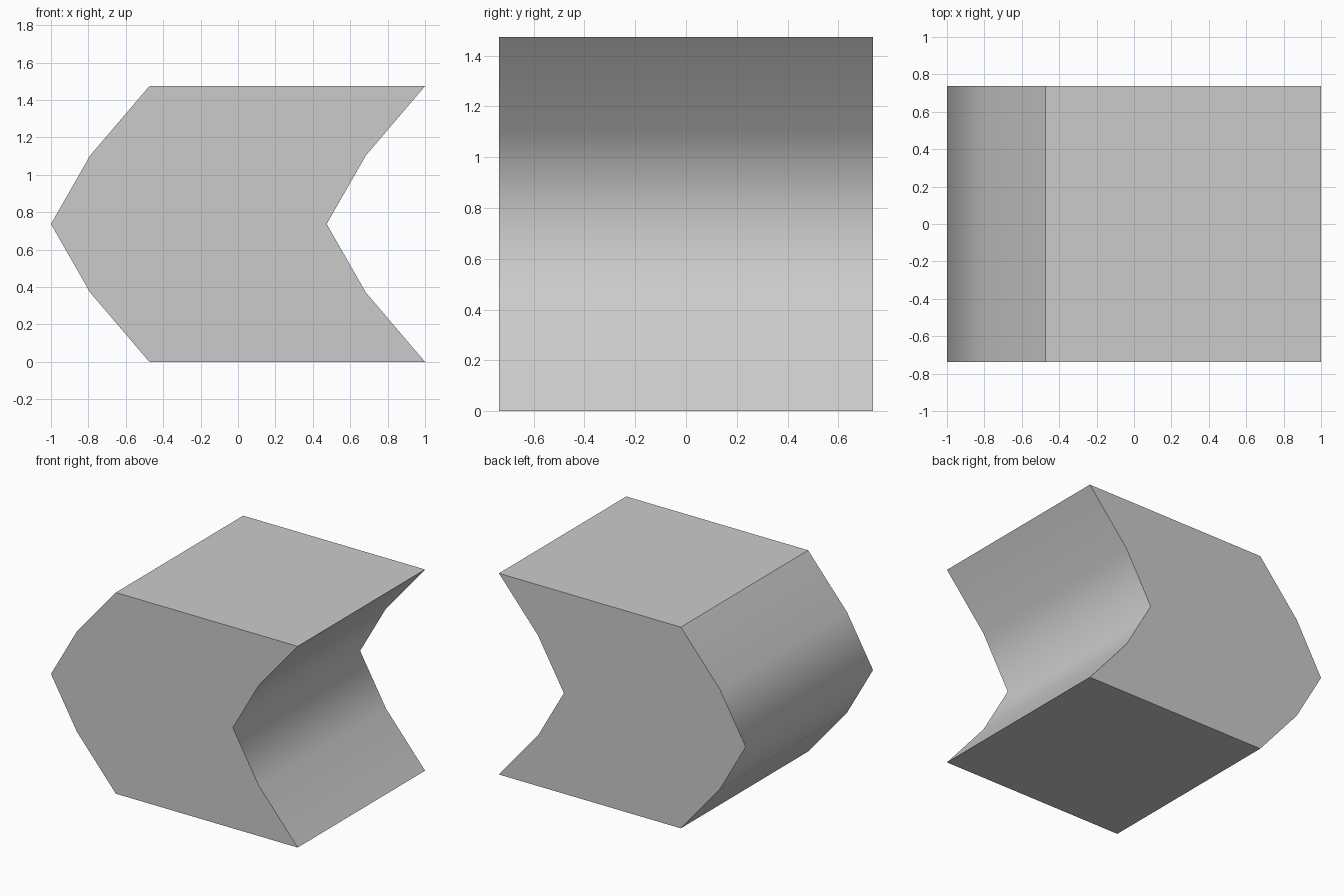
import bpy
import bmesh

if "Cube" in bpy.data.objects:
    bpy.data.objects.remove(bpy.data.objects["Cube"])

WIDTH = 1.474
HALF = WIDTH / 2

# Bent side outline from bottom to top, mirrored about mid height
lower = [(-0.474, 0.0), (-0.79, 0.37), (-1.0, HALF)]
left = lower + [(x, WIDTH - z) for x, z in reversed(lower[:-1])]
right = [(x + WIDTH, z) for x, z in reversed(left)]

# Front profile, extruded through the depth
bm = bmesh.new()
verts = [bm.verts.new((x, -HALF, z)) for x, z in left + right]
front = bm.faces.new(verts)
result = bmesh.ops.extrude_face_region(bm, geom=[front], use_keep_orig=True)
moved = [v for v in result["geom"] if isinstance(v, bmesh.types.BMVert)]
bmesh.ops.translate(bm, verts=moved, vec=(0, WIDTH, 0))
bmesh.ops.recalc_face_normals(bm, faces=bm.faces)

# Curved left and right sides are smooth, the other four sides flat
for f in bm.faces:
    f.smooth = abs(f.normal.x) > 0.1
for e in bm.edges:
    e.smooth = all(f.smooth for f in e.link_faces)

mesh = bpy.data.meshes.new("bent_block")
bm.to_mesh(mesh)
bm.free()
bpy.context.collection.objects.link(bpy.data.objects.new("bent_block", mesh))
